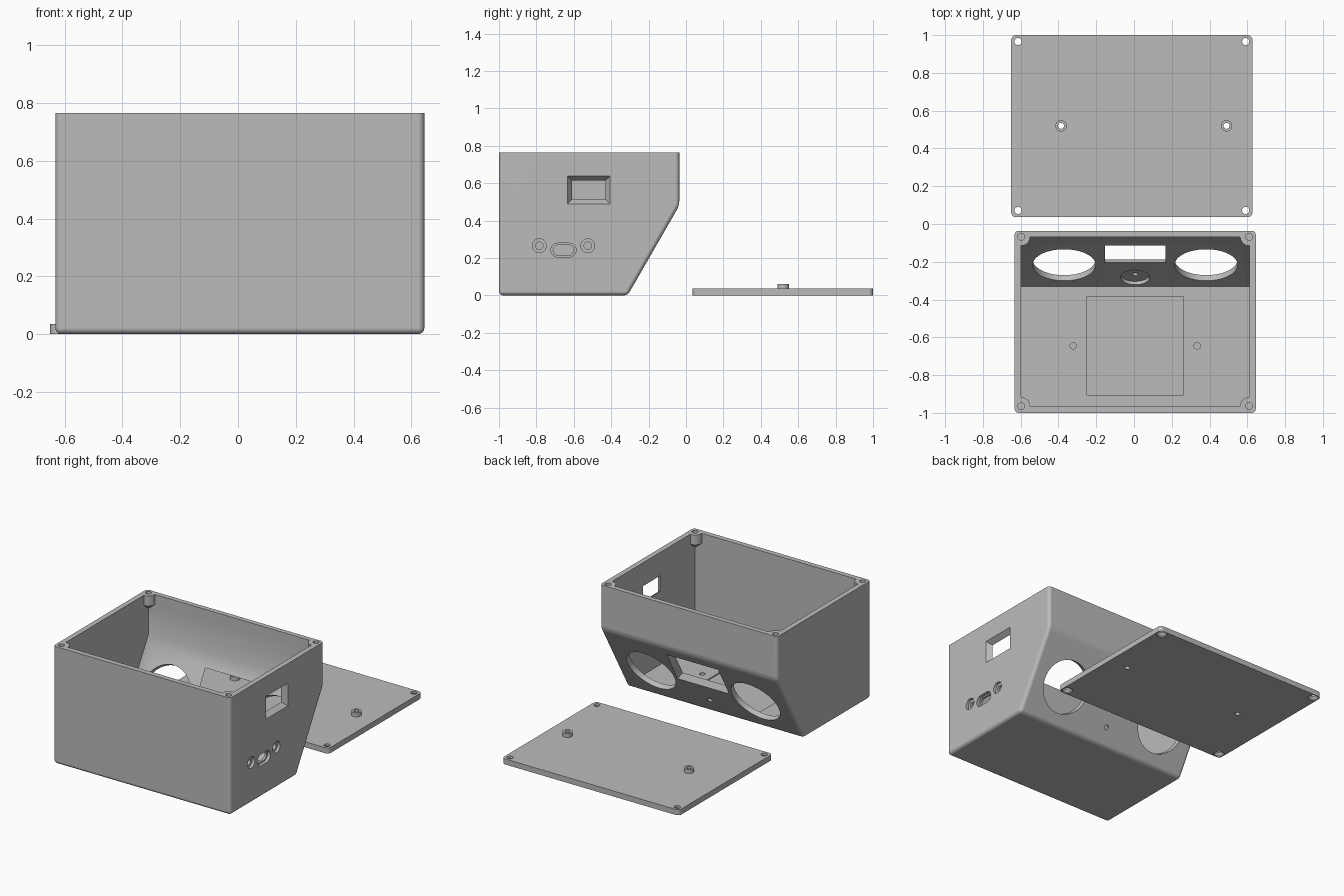
import bpy, bmesh, math
from mathutils import Matrix, Vector

if "Cube" in bpy.data.objects:
    bpy.data.objects.remove(bpy.data.objects["Cube"])

T = 0.034                                   # wall thickness
X0, X1, Y0, Y1, H = -0.632, 0.645, -1.0, -0.036, 0.765
grey = bpy.data.materials.new("light_grey_plastic")
grey.diffuse_color = (0.5, 0.5, 0.5, 1)
grey.use_nodes = True
grey.node_tree.nodes["Principled BSDF"].inputs["Base Color"].default_value = grey.diffuse_color


def finish(bm, name):
    bmesh.ops.recalc_face_normals(bm, faces=bm.faces)
    me = bpy.data.meshes.new(name)
    bm.to_mesh(me)
    bm.free()
    me.materials.append(grey)
    ob = bpy.data.objects.new(name, me)
    bpy.context.collection.objects.link(ob)
    return ob


def loft(name, rings, frame=Matrix()):
    """Closed solid through rings of (points, depth), placed by a frame."""
    bm = bmesh.new()
    loops = [[bm.verts.new(frame @ Vector((u, v, w))) for u, v in pts] for pts, w in rings]
    n = len(loops[0])
    for a, b in zip(loops, loops[1:]):
        for i in range(n):
            j = (i + 1) % n
            bm.faces.new((a[i], a[j], b[j], b[i]))
    bm.faces.new(loops[0])
    bm.faces.new(loops[-1])
    return finish(bm, name)


def circle(r, cx=0, cy=0, n=40):
    return [(cx + r * math.cos(2 * math.pi * i / n), cy + r * math.sin(2 * math.pi * i / n)) for i in range(n)]


def rect(hu, hv, cx=0, cy=0):
    return [(cx + a * hu, cy + b * hv) for a, b in ((-1, -1), (1, -1), (1, 1), (-1, 1))]


def slot(half, r, n=12):
    pts = []
    for s, start in ((1, -math.pi / 2), (-1, math.pi / 2)):
        for i in range(n + 1):
            a = start + math.pi * i / n
            pts.append((s * (half - r) + r * math.cos(a), r * math.sin(a)))
    return pts


def boolean(ob, other, op="DIFFERENCE"):
    """Apply a boolean and discard the helper."""
    m = ob.modifiers.new("bool", "BOOLEAN")
    m.operation, m.object, m.solver = op, other, "EXACT"
    bpy.context.view_layer.update()
    me = bpy.data.meshes.new_from_object(ob.evaluated_get(bpy.context.evaluated_depsgraph_get()))
    ob.modifiers.clear()
    ob.data = me
    bpy.data.objects.remove(other)


def cut(ob, frame, *rings):
    boolean(ob, loft("cutter", rings, frame))


def smooth(ob):
    bpy.ops.object.select_all(action="DESELECT")
    ob.select_set(True)
    bpy.context.view_layer.objects.active = ob
    bpy.ops.object.shade_smooth_by_angle(angle=math.radians(30))
    m = ob.modifiers.new("flat_normals", "WEIGHTED_NORMAL")
    m.keep_sharp = True


def side_profile(name, prof, x0, x1):
    """Extrude a (y, z) profile along x."""
    frame = Matrix(((0, 0, 1, 0), (1, 0, 0, 0), (0, 1, 0, 0), (0, 0, 0, 1)))
    return loft(name, [(prof, x0), (prof, x1)], frame)


def round_edges(ob, r, pick):
    bm = bmesh.new()
    bm.from_mesh(ob.data)
    bmesh.ops.bevel(bm, geom=[e for e in bm.edges if pick(e)], offset=r, segments=5,
                    profile=0.5, affect="EDGES")
    bm.to_mesh(ob.data)
    bm.free()


# Case shell: wedge-backed solid with rounded edges, open at the top
case = side_profile("case", [(Y0, 0), (-0.312, 0), (Y1, 0.48), (Y1, H), (Y0, H)], X0, X1)
round_edges(case, 0.022, lambda e: min(v.co.z for v in e.verts) < H - 0.01)

# Cavity, less the four tapered screw bosses
slope = (Y1 + 0.312) / 0.48
edge = -0.312 - T * math.hypot(1, slope)    # inner slope line where z = 0
yi = Y1 - T + 0.002
cavity = side_profile("cavity", [(Y0 + T, T), (edge + slope * T, T), (yi, (yi - edge) / slope),
                                 (yi, 0.85), (Y0 + T, 0.85)], X0 + T, X1 - T)
screws = [(x, y) for x in (-0.597, 0.609) for y in (-0.964, -0.068)]
for x, y in screws:
    boss = loft("boss", [(circle(0.004, x, y), 0.665), (circle(0.047, x, y), 0.70),
                         (circle(0.047, x, y), 0.9)])
    boolean(cavity, boss)
boolean(case, cavity)
top = Matrix()
for x, y in screws:
    cut(case, top, (circle(0.018, x, y, 24), 0.715), (circle(0.018, x, y, 24), 0.8))

# Floor: shallow tray and two pilot holes
cut(case, top, (rect(0.256, 0.26, 0.006, -0.645), T - 0.008), (rect(0.256, 0.26, 0.006, -0.645), T + 0.05))
for x in (-0.322, 0.334):
    cut(case, top, (circle(0.017, x, -0.645, 24), T - 0.018), (circle(0.017, x, -0.645, 24), T + 0.03))

# Sloped panel: two round openings, bevelled window, recessed sensor hole
up = Vector((0, slope, 1)).normalized()
inward = Vector((1, 0, 0)).cross(up)


def on_slope(x, y_inner):
    p = Vector((x, y_inner, (y_inner - edge) / slope)) - inward * T
    return Matrix((Vector((1, 0, 0)), up, inward)).transposed().to_4x4() @ Matrix() if p is None else \
        Matrix.Translation(p) @ Matrix((Vector((1, 0, 0)), up, inward)).transposed().to_4x4()


def through(ob, frame, pts):
    cut(ob, frame, (pts, -0.01), (pts, T + 0.01))


def bevelled_window(frame, hu, hv, flare):
    g = flare * 0.01 / T                    # carry the taper past both surfaces
    cut(case, frame, (rect(hu + flare + g, hv + flare + g), -0.01), (rect(hu - g, hv - g), T + 0.01))


for x in (-0.37, 0.382):
    through(case, on_slope(x, -0.217), circle(0.167, n=64))
bevelled_window(on_slope(0.006, -0.16), 0.16, 0.09, 0.026)
sensor = on_slope(0.006, -0.283)
cut(case, sensor, (circle(0.077), T - 0.02), (circle(0.077), T + 0.04))
through(case, sensor, circle(0.015, n=24))


# Right wall: bevelled window, slot port, two counterbored screw holes
def on_right(y, z):
    axes = Matrix(((0, -1, 0), (0, 0, 1), (-1, 0, 0))).transposed().to_4x4()
    return Matrix.Translation((X1, y, z)) @ axes


bevelled_window(on_right(-0.52, 0.563), 0.09, 0.05, 0.024)
port = on_right(-0.655, 0.242)
cut(case, port, (slot(0.067, 0.037), -0.01), (slot(0.067, 0.037), 0.02))
through(case, port, slot(0.055, 0.028))
for y in (-0.785, -0.525):
    f = on_right(y, 0.265)
    cut(case, f, (circle(0.037), -0.01), (circle(0.037), 0.018))
    through(case, f, circle(0.02, n=24))
smooth(case)

# Lid: rounded plate with countersunk corners and two stand-offs
LX0, LX1, LY0, LY1, LT = -0.65, 0.627, 0.036, 1.0, 0.036
plate = rect((LX1 - LX0) / 2, (LY1 - LY0) / 2, (LX0 + LX1) / 2, (LY0 + LY1) / 2)
lid = loft("lid", [(plate, 0), (plate, LT)])
round_edges(lid, 0.025, lambda e: abs(e.verts[0].co.z - e.verts[1].co.z) > 0.01)
for x in (-0.386, 0.49):
    boolean(lid, loft("standoff", [(circle(0.03, x, 0.52), 0.01), (circle(0.03, x, 0.52), 0.062)]), "UNION")
    cut(lid, top, (circle(0.016, x, 0.52, 24), -0.01), (circle(0.016, x, 0.52, 24), 0.08))
for x in (-0.614, 0.591):
    for y in (0.072, 0.966):
        cut(lid, top, (circle(0.033, x, y), -0.01), (circle(0.033, x, y), 0.006),
            (circle(0.019, x, y), 0.022), (circle(0.019, x, y), 0.05))
smooth(lid)
